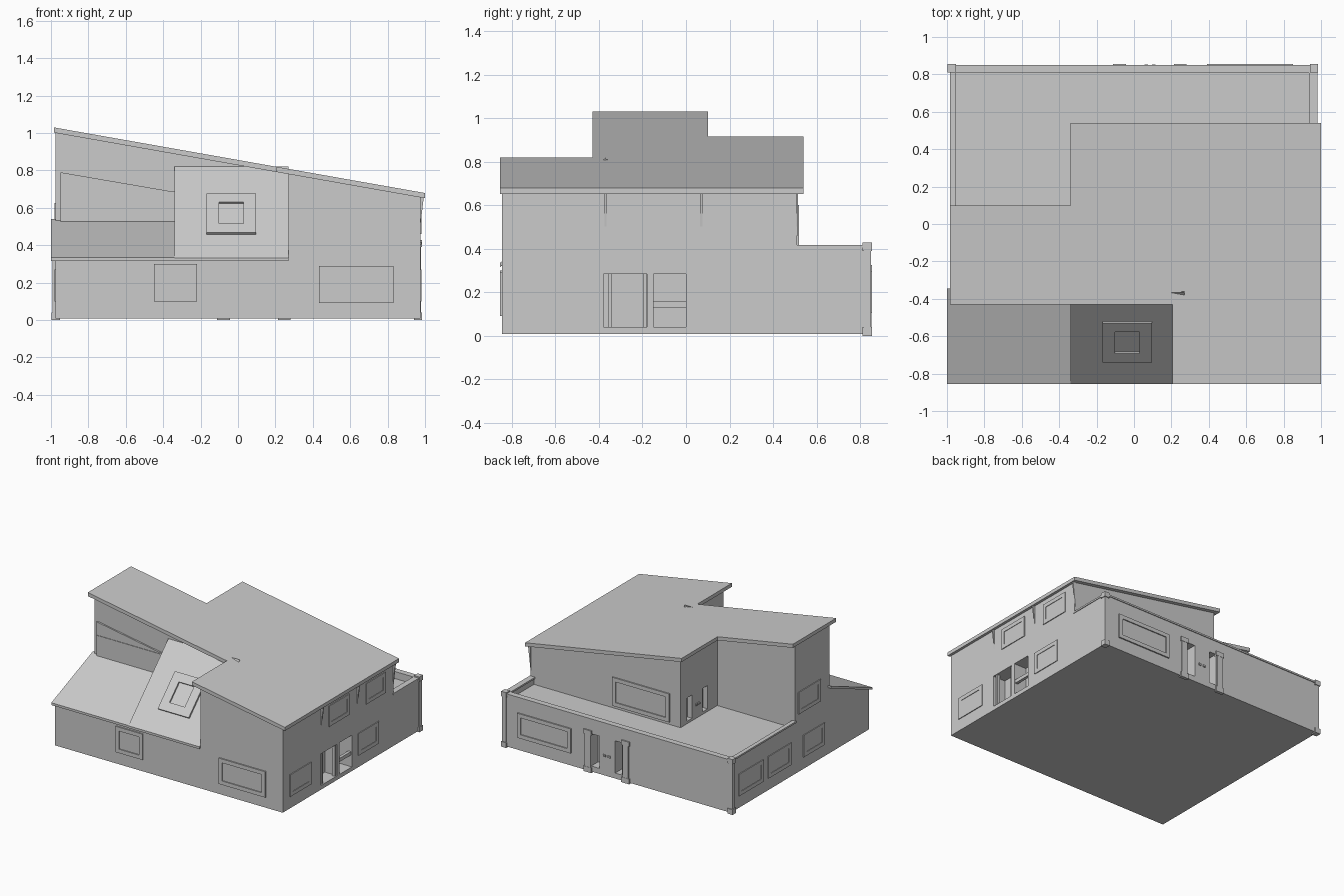
import bpy, bmesh
from math import radians
from mathutils import Matrix, Vector

if "Cube" in bpy.data.objects:
    bpy.data.objects.remove(bpy.data.objects["Cube"])


def finish(name, bm):
    bmesh.ops.recalc_face_normals(bm, faces=bm.faces)
    me = bpy.data.meshes.new(name)
    bm.to_mesh(me)
    bm.free()
    ob = bpy.data.objects.new(name, me)
    bpy.context.collection.objects.link(ob)
    return ob


def plan(name, pts, bottom, top):
    """Solid over a plan outline; bottom and top are heights as functions of x, y."""
    bm = bmesh.new()
    lo = [bm.verts.new((x, y, bottom(x, y))) for x, y in pts]
    hi = [bm.verts.new((x, y, top(x, y))) for x, y in pts]
    bm.faces.new(lo)
    bm.faces.new(hi)
    n = len(pts)
    for i in range(n):
        j = (i + 1) % n
        bm.faces.new((lo[i], lo[j], hi[j], hi[i]))
    return finish(name, bm)


def rect(x0, x1, y0, y1):
    return [(x0, y0), (x1, y0), (x1, y1), (x0, y1)]


def flat(z):
    return lambda x, y: z


def box(name, x0, x1, y0, y1, z0, z1):
    return plan(name, rect(x0, x1, y0, y1), flat(z0), flat(z1))


def window(name, loc, turn, w, h, t=0.028, d=0.012, tilt=0):
    """Raised frame with a pane set back inside it; faces -y before turning."""
    bm = bmesh.new()
    rings = []
    for a, b, y in ((w, h, 0.01), (w, h, -d), (w - 2 * t, h - 2 * t, -d),
                    (w - 2 * t, h - 2 * t, -0.002)):
        rings.append([bm.verts.new((sx * a / 2, y, sz * b / 2))
                      for sx, sz in ((-1, -1), (1, -1), (1, 1), (-1, 1))])
    for r, s in zip(rings, rings[1:]):
        for i in range(4):
            j = (i + 1) % 4
            bm.faces.new((r[i], r[j], s[j], s[i]))
    bm.faces.new(rings[0])
    bm.faces.new(rings[-1])
    bm.transform(Matrix.Translation(loc) @ Matrix.Rotation(radians(turn), 4, 'Z')
                 @ Matrix.Rotation(radians(tilt), 4, 'X'))
    return finish(name, bm)


def cut(target, *dims):
    cutter = box("cutter", *dims)
    cutter.hide_render = True
    mod = target.modifiers.new("cut", 'BOOLEAN')
    mod.operation = 'DIFFERENCE'
    mod.solver = 'EXACT'
    mod.object = cutter
    bpy.context.view_layer.objects.active = target
    bpy.ops.object.modifier_apply(modifier=mod.name)
    bpy.data.objects.remove(cutter)


def main_z(x, y):
    return 1.03 - 0.1768 * (x + 0.985)


def under_main(x, y):
    return main_z(x, y) - 0.028


def low_z(x, y):
    return 0.335 + 0.4 * (y + 0.855)


def steep_z(x, y):
    return 0.333 + 1.0 * (y + 0.855)


# main walls, two storeys under the single sloped roof
walls = plan("main_walls", [(-.975, -.36), (.27, -.36), (.27, -.845), (.975, -.845),
                            (.975, .51), (-.31, .51), (-.31, .06), (-.975, .06)],
             flat(.008), under_main)
plan("main_roof", [(-.985, -.43), (.205, -.43), (.205, -.855), (1, -.855),
                   (1, .54), (-.34, .54), (-.34, .10), (-.985, .10)], under_main, main_z)

# low and steep front roofs with the walls beneath
plan("low_wing", rect(-.975, -.34, -.845, -.36), flat(.008),
     lambda x, y: low_z(x, y) - .015)
plan("low_roof", rect(-1, -.34, -.855, -.345), lambda x, y: low_z(x, y) - .018, low_z)
plan("steep_wing", rect(-.34, .27, -.845, -.36), flat(.008),
     lambda x, y: steep_z(x, y) - .015)
plan("steep_roof", rect(-.34, .27, -.855, -.367), lambda x, y: steep_z(x, y) - .018, steep_z)
window("skylight", Vector((-.037, -.625, .563)), 0, .265, .297, .067, .014, -45)

# sloped panel in the front upper wall
plan("upper_front_panel", rect(-.95, -.34, -.372, -.35), flat(.5),
     lambda x, y: .79 - .172 * (x + .95))
box("upper_front_rail", -.95, -.34, -.376, -.36, .68, .688)

# terrace with parapets, coping and corner posts
terrace = plan("terrace", [(-.975, .06), (-.31, .06), (-.31, .51), (.975, .51),
                           (.975, .845), (-.975, .845)], flat(.008), flat(.36))
for side, x0, x1, y0, y1 in (("back", -.975, .975, .812, .845),
                             ("left", -.975, -.958, .06, .812),
                             ("right", .945, .975, .51, .812)):
    box(side + "_parapet", x0, x1, y0, y1, .36, .405)
    box(side + "_coping", x0 - .01, x1 + .005, y0 - .006, y1 + .006, .405, .418)
for side, x in (("left", -.975), ("right", .963)):
    for part, r, z0, z1 in (("base", .022, 0, .04), ("post", .016, .04, .39), ("cap", .022, .39, .428)):
        box(f"{side}_corner_{part}", x - r, x + r, .833 - r, .833 + r, z0, z1)

# glazed openings in the right wall
cut(walls, .87, 1.1, -.38, -.18, .04, .285)
cut(walls, .87, 1.1, -.15, .0, .04, .285)
for y in (-.35, -.19):
    box("opening_mullion", .945, .968, y - .008, y + .008, .04, .285)
box("opening_rail", .945, .968, -.15, 0, .13, .157)

# back entrance with side lights, pilasters and handles
for x0, x1 in ((.15, .22), (-.045, .015)):
    cut(terrace, x0, x1, .76, .9, .05, .30)
for x in (.247, -.077):
    box("entrance_pilaster", x - .025, x + .025, .83, .853, .04, .29)
    box("pilaster_base", x - .034, x + .034, .83, .855, 0, .04)
    box("pilaster_cap", x - .034, x + .034, .83, .855, .29, .325)
for x in (.065, .105):
    box("door_handle", x - .01, x + .01, .84, .853, .155, .17)

# terrace door in the upper side wall
for y in (.40, .21):
    cut(walls, -.4, -.27, y - .03, y + .03, .38, .56)
for y in (.29, .32):
    box("terrace_door_handle", -.32, -.30, y - .008, y + .008, .46, .475)

# windows: name, position, turn, width, height
for name, loc, turn, w, h in (
        ("front_left_window", (-.335, -.845, .2), 0, .23, .20),
        ("front_right_window", (.632, -.845, .19), 0, .40, .20),
        ("right_lower_window_a", (.975, -.63, .185), 90, .26, .17),
        ("right_lower_window_b", (.975, .20, .185), 90, .25, .17),
        ("right_upper_window_a", (.975, -.16, .54), 90, .25, .16),
        ("right_upper_window_b", (.975, .29, .54), 90, .24, .16),
        ("back_lower_window", (.62, .845, .20), 180, .46, .19),
        ("back_upper_window", (.025, .51, .49), 180, .49, .22),
        ("left_window_a", (-.975, .60, .185), -90, .30, .17),
        ("left_window_b", (-.975, .25, .185), -90, .28, .17),
        ("left_window_c", (-.975, -.17, .185), -90, .26, .17),
        ("left_upper_window", (-.975, -.115, .54), -90, .27, .17)):
    depth = .006 if abs(turn) == 90 else .01
    window(name, Vector(loc), turn, w, h, .03, depth)

# triangular brackets under the right eave
for y in (-.37, .07, .51):
    bm = bmesh.new()
    a, b = [[bm.verts.new((x, y + s * .005, z)) for x, z in ((.97, .46), (.994, .665), (.97, .665))]
            for s in (-1, 1)]
    bm.faces.new(a)
    bm.faces.new(b)
    for i in range(3):
        j = (i + 1) % 3
        bm.faces.new((a[i], a[j], b[j], b[i]))
    finish("eave_bracket", bm)
